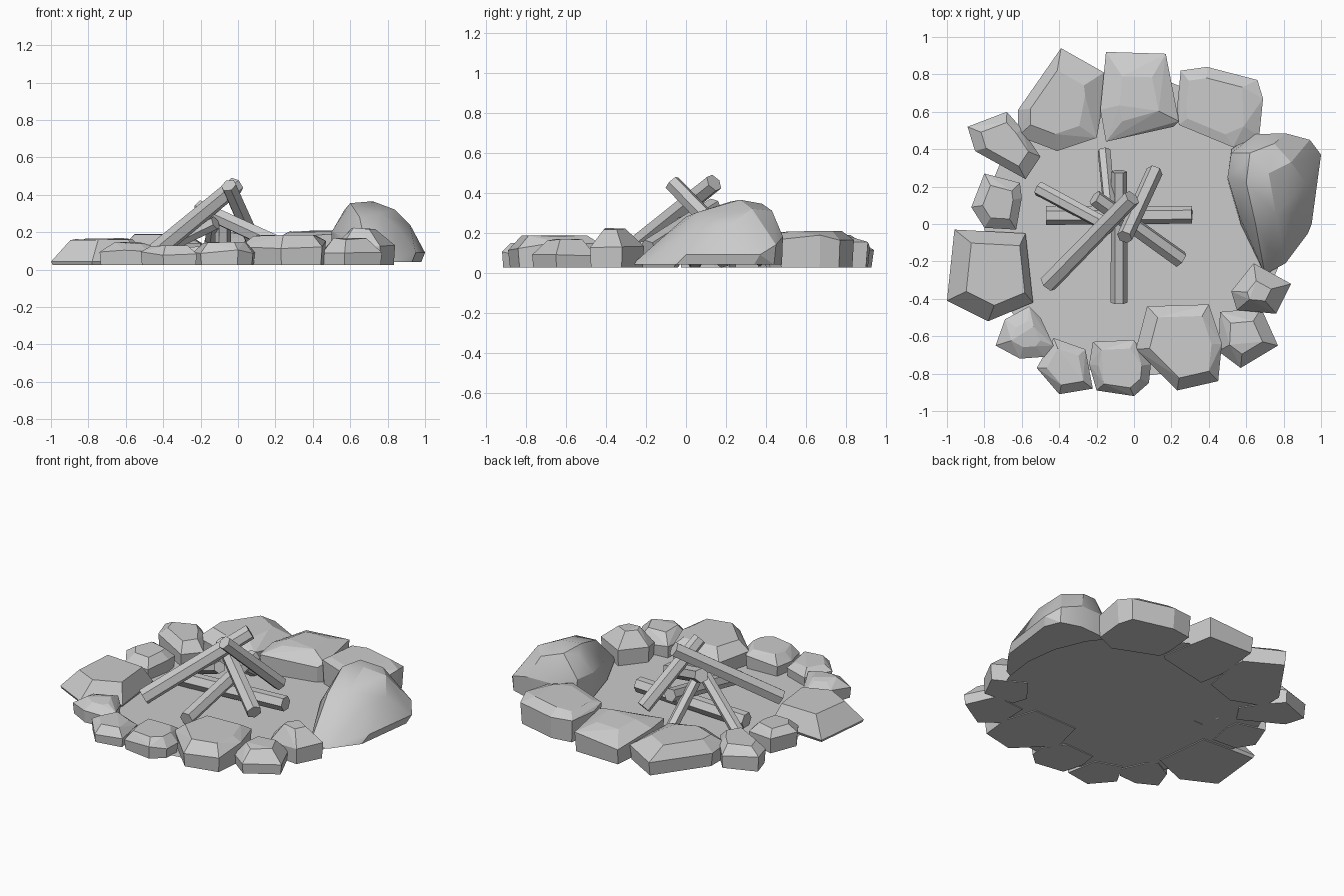
import bpy, bmesh, math, random
from mathutils import Vector

if "Cube" in bpy.data.objects:
    bpy.data.objects.remove(bpy.data.objects["Cube"])

random.seed(4)
BASE = 0.025


def finish(name, bm):
    me = bpy.data.meshes.new(name)
    bm.to_mesh(me)
    bm.free()
    ob = bpy.data.objects.new(name, me)
    bpy.context.collection.objects.link(ob)
    return ob


def hull(name, pts, angle):
    """Faceted convex stone through the given points."""
    bm = bmesh.new()
    for p in pts:
        bm.verts.new(p)
    res = bmesh.ops.convex_hull(bm, input=bm.verts[:])
    junk = {g for g in res["geom_interior"] + res["geom_unused"]
            if isinstance(g, bmesh.types.BMVert)}
    bmesh.ops.delete(bm, geom=list(junk), context='VERTS')
    bmesh.ops.dissolve_limit(bm, angle_limit=math.radians(angle),
                             verts=bm.verts[:], edges=bm.edges[:])
    bmesh.ops.recalc_face_normals(bm, faces=bm.faces[:])
    return finish(name, bm)


def rock(name, outline, h, rim=0.6, top=0.62, shift=(0, 0)):
    """Stone from a plan outline: foot ring, uneven rim, smaller crown."""
    c = sum((Vector(p) for p in outline), Vector((0, 0))) / len(outline)
    pts = []
    for p in outline:
        d = Vector(p) - c
        r = rim * random.uniform(0.8, 1.2)
        foot, crown = c + d * 0.96, c + Vector(shift) + d * top
        pts.append((*foot, BASE))
        pts.append((*p, BASE + (h - BASE) * r))
        pts.append((*crown, h - random.uniform(0, 0.012)))
    return hull(name, pts, 6)


def log(name, a, b, r=0.046, turn=0.3):
    """Six-sided stick between two points."""
    a, b = Vector(a), Vector(b)
    q = (b - a).to_track_quat('Z', 'Y')
    bm = bmesh.new()
    rings = []
    for end, s in ((a, 1.0), (b, 0.95)):
        rings.append([bm.verts.new(end + q @ Vector((
            r * s * math.cos(turn + i * math.pi / 3),
            r * s * math.sin(turn + i * math.pi / 3), 0))) for i in range(6)])
    bm.faces.new(rings[0][::-1])
    bm.faces.new(rings[1])
    for i in range(6):
        j = (i + 1) % 6
        bm.faces.new((rings[0][i], rings[0][j], rings[1][j], rings[1][i]))
    return finish(name, bm)


# Ash bed disc
bm = bmesh.new()
bmesh.ops.create_circle(bm, cap_ends=True, segments=24, radius=0.80)
bmesh.ops.translate(bm, verts=bm.verts[:], vec=(0, -0.02, BASE + 0.005))
finish("ash_bed", bm)

# Back stones
rock("stone_back_left", [(-.39, .94), (-.16, .81), (-.15, .72), (-.20, .46), (-.41, .39),
                         (-.62, .47), (-.62, .61)], .19, .6, .62, (-.03, 0))
rock("stone_back_middle", [(-.15, .92), (.17, .91), (.24, .55), (.21, .52), (-.15, .44),
                           (-.18, .61)], .20, .65, .5)
rock("stone_back_right", [(.25, .82), (.39, .84), (.66, .77), (.69, .67), (.67, .47),
                          (.53, .41), (.24, .53), (.23, .62)], .21, .75, .7, (-.02, 0))

# Left stones
rock("stone_left_upper", [(-.89, .52), (-.68, .60), (-.60, .51), (-.50, .36), (-.58, .24),
                          (-.85, .39)], .17, .65, .65)
rock("stone_left_small", [(-.80, .27), (-.61, .22), (-.60, .14), (-.63, -.03), (-.80, -.02),
                          (-.87, .09)], .16, .6, .6)
rock("stone_left_large", [(-.96, -.03), (-.58, -.05), (-.54, -.42), (-.78, -.52),
                          (-1.0, -.41)], .165, .15, .68, (.03, .01))

# Front stones
rock("stone_front_left", [(-.69, -.51), (-.56, -.44), (-.50, -.50), (-.43, -.65), (-.48, -.71),
                          (-.61, -.72), (-.74, -.65)], .15, .6, .5)
rock("stone_front_a", [(-.43, -.61), (-.26, -.67), (-.22, -.88), (-.40, -.91),
                       (-.52, -.77)], .13, .6, .65)
rock("stone_front_b", [(-.22, -.63), (0, -.62), (.09, -.75), (.08, -.85), (0, -.92),
                       (-.20, -.89), (-.24, -.75)], .15, .6, .7)
rock("stone_front_large", [(.07, -.44), (.40, -.43), (.47, -.64), (.45, -.84), (.23, -.89),
                           (.01, -.67)], .19, .65, .72)

# Right stones
rock("stone_right_low", [(.46, -.47), (.68, -.45), (.77, -.65), (.57, -.77),
                         (.45, -.68)], .17, .5, .55)
rock("stone_right_peak", [(.52, -.36), (.64, -.21), (.84, -.32), (.76, -.48),
                          (.55, -.46)], .225, .45, .4)

# Large boulder: foot ring, shoulders and crest
foot = [(.52, .40), (.65, .47), (.81, .48), (.94, .44), (.98, .34), (.93, -.05),
        (.81, -.21), (.70, -.27), (.57, 0), (.50, .24)]
shoulder = [(.52, .38, .20), (.65, .48, .18), (.81, .485, .18), (.94, .45, .14), (1.0, .37, .09),
            (.95, .0, .09), (.50, .25, .20), (.56, .05, .18), (.72, -.13, .165)]
crest = [(.57, .30, .32), (.62, .38, .345), (.75, .43, .31), (.60, .22, .355), (.72, .27, .365),
         (.84, .33, .32), (.92, .22, .24), (.65, .0, .28), (.76, .05, .30), (.86, .05, .22)]
boulder = hull("boulder", [(x, y, .04) for x, y in foot] + shoulder + crest, 5)
boulder.select_set(True)
bpy.context.view_layer.objects.active = boulder
bpy.ops.object.shade_smooth_by_angle(angle=math.radians(25))

# Stacked firewood
log("log_top", (-.46, -.32, .08), (-.01, .14, .45), .05)
log("log_cross", (.11, .28, .09), (-.05, -.07, .45), .045, 0.1)
log("log_front_right", (.25, -.19, .12), (-.21, .14, .33), .047)
log("log_left", (-.51, .19, .06), (-.12, -.02, .25), .04)
log("log_back", (-.16, .39, .06), (-.13, .08, .26), .036)
log("log_long", (-.08, -.42, .075), (-.08, .28, .22), .045, 0)
log("log_lying", (-.47, .045, .07), (.31, .05, .10), .05, 0)
